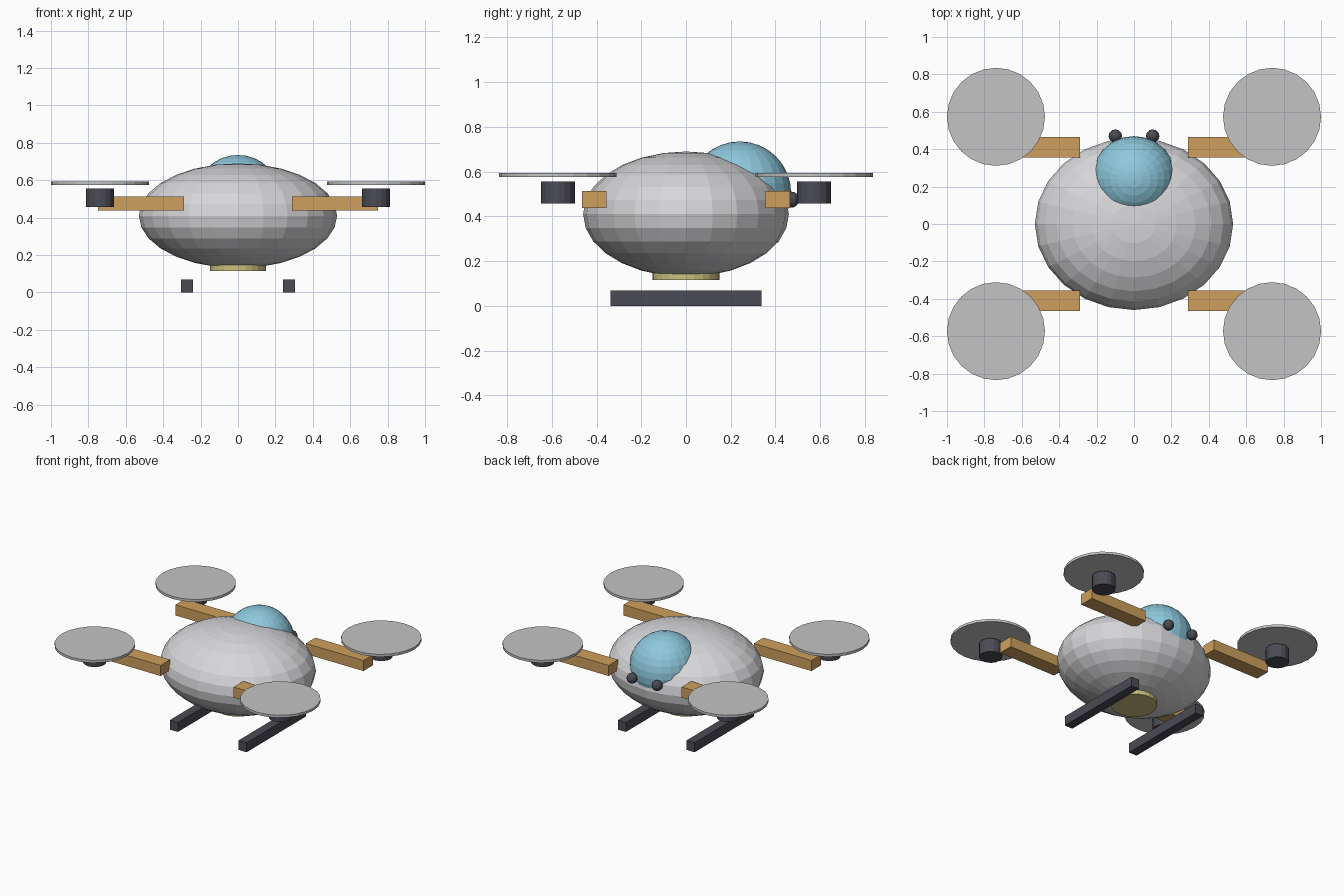
import bpy
from math import radians

cube = bpy.data.objects.get("Cube")
if cube:
    bpy.data.objects.remove(cube, do_unlink=True)


def material(name, r, g, b):
    m = bpy.data.materials.new(name)
    m.use_nodes = True
    m.diffuse_color = (r, g, b, 1)
    m.node_tree.nodes["Principled BSDF"].inputs["Base Color"].default_value = (r, g, b, 1)
    return m


SHELL = material("shell_grey", 0.68, 0.68, 0.70)
GLASS = material("canopy_blue", 0.27, 0.58, 0.72)
ARM = material("arm_orange", 0.62, 0.35, 0.11)
DARK = material("dark_grey", 0.07, 0.07, 0.09)
ROTOR = material("rotor_grey", 0.55, 0.55, 0.56)
SENSOR = material("sensor_yellow", 0.60, 0.53, 0.21)


def finish(name, mat):
    ob = bpy.context.object
    ob.name = name
    ob.data.materials.append(mat)
    return ob


def ball(name, loc, radii, mat, segments, rings):
    bpy.ops.mesh.primitive_uv_sphere_add(segments=segments, ring_count=rings, radius=1, location=loc)
    ob = finish(name, mat)
    ob.scale = radii
    return ob


def disc(name, x, y, z0, z1, radius, mat, sides):
    bpy.ops.mesh.primitive_cylinder_add(vertices=sides, radius=radius, depth=z1 - z0,
                                        location=(x, y, (z0 + z1) / 2))
    return finish(name, mat)


def box(name, loc, size, mat):
    bpy.ops.mesh.primitive_cube_add(size=1, location=loc)
    ob = finish(name, mat)
    ob.scale = size
    return ob


# Fuselage, canopy and belly sensor
ball("body", (0, 0, 0.41), (0.53, 0.46, 0.28), SHELL, 24, 14)
ball("canopy", (0, 0.24, 0.505), (0.23, 0.23, 0.23), GLASS, 24, 16)
disc("belly_sensor", 0, 0, 0.115, 0.165, 0.15, SENSOR, 24)

for sx, side in ((1, "left"), (-1, "right")):
    # Camera eye and landing skid on each side
    ball("camera_" + side, (sx * 0.1, 0.47, 0.475), (0.036,) * 3, DARK, 12, 8)
    box("skid_" + side, (sx * 0.273, 0, 0.034), (0.064, 0.676, 0.068), DARK)
    # Arm, motor and rotor at each corner
    for sy, end in ((-1, "front"), (1, "back")):
        tag = end + "_" + side
        box("arm_" + tag, (sx * 0.519, sy * 0.41, 0.475), (0.458, 0.108, 0.076), ARM)
        disc("motor_" + tag, sx * 0.738, sy * 0.573, 0.458, 0.556, 0.076, DARK, 16)
        disc("rotor_" + tag, sx * 0.738, sy * 0.573, 0.575, 0.593, 0.262, ROTOR, 24)
